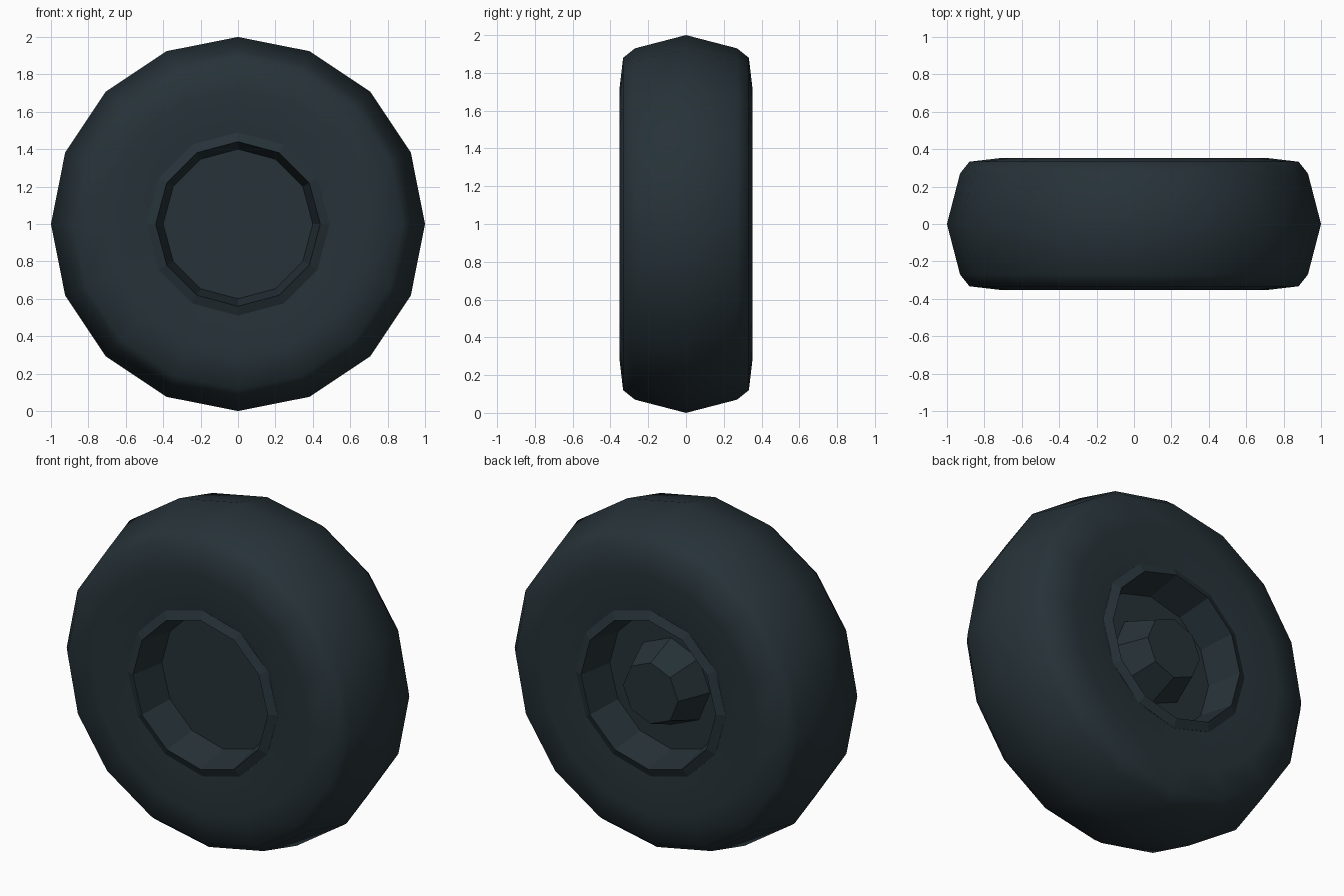
import bpy
import bmesh
from math import sin, cos, pi, radians

if "Cube" in bpy.data.objects:
    bpy.data.objects.remove(bpy.data.objects["Cube"])

# Single dark rubber colour
COLOUR = (0.0194, 0.0319, 0.0395, 1.0)
rubber = bpy.data.materials.new("dark_blue_grey")
rubber.use_nodes = True
rubber.diffuse_color = COLOUR
shader = rubber.node_tree.nodes["Principled BSDF"]
shader.inputs["Base Color"].default_value = COLOUR
shader.inputs["Roughness"].default_value = 0.8


def lathe(name, profile, sides, ring=False, smooth_angle=0):
    """Spin (radius, y) points around the axle; close as a ring or with caps."""
    bm = bmesh.new()
    loops = []
    for radius, y in profile:
        angles = [pi / 2 + 2 * pi * i / sides for i in range(sides)]
        loops.append([bm.verts.new((radius * cos(a), y, 1 + radius * sin(a)))
                      for a in angles])
    pairs = list(zip(loops, loops[1:]))
    if ring:
        pairs.append((loops[-1], loops[0]))
    else:
        bm.faces.new(loops[0])
        bm.faces.new(loops[-1])
    for a, b in pairs:
        for i in range(sides):
            j = (i + 1) % sides
            bm.faces.new((a[i], a[j], b[j], b[i]))
    bmesh.ops.recalc_face_normals(bm, faces=bm.faces)
    mesh = bpy.data.meshes.new(name)
    bm.to_mesh(mesh)
    bm.free()
    mesh.materials.append(rubber)
    obj = bpy.data.objects.new(name, mesh)
    bpy.context.collection.objects.link(obj)
    if smooth_angle:
        bpy.ops.object.select_all(action='DESELECT')
        obj.select_set(True)
        bpy.context.view_layer.objects.active = obj
        bpy.ops.object.shade_smooth_by_angle(angle=radians(smooth_angle))
    return obj


def mirrored(half):
    """Continue a front half profile onto the back."""
    return half + [(r, -y) for r, y in reversed(half) if y != 0]


# Tyre: crowned tread, rounded shoulders, nearly flat sidewalls
tyre_half = [(0.45, -0.325), (0.71, -0.353), (0.88, -0.333),
             (0.93, -0.27), (1.0, 0)]
lathe("tyre", mirrored(tyre_half), 16, ring=True, smooth_angle=50)

# Rim: chamfered lip and a recessed dish on both faces
rim_half = [(0.40, -0.14), (0.44, -0.352), (0.49, -0.33)]
lathe("rim", mirrored(rim_half), 12)

# Axle hub: tapered boss in the back dish
lathe("axle_hub", [(0.26, 0.13), (0.18, 0.33)], 8)
